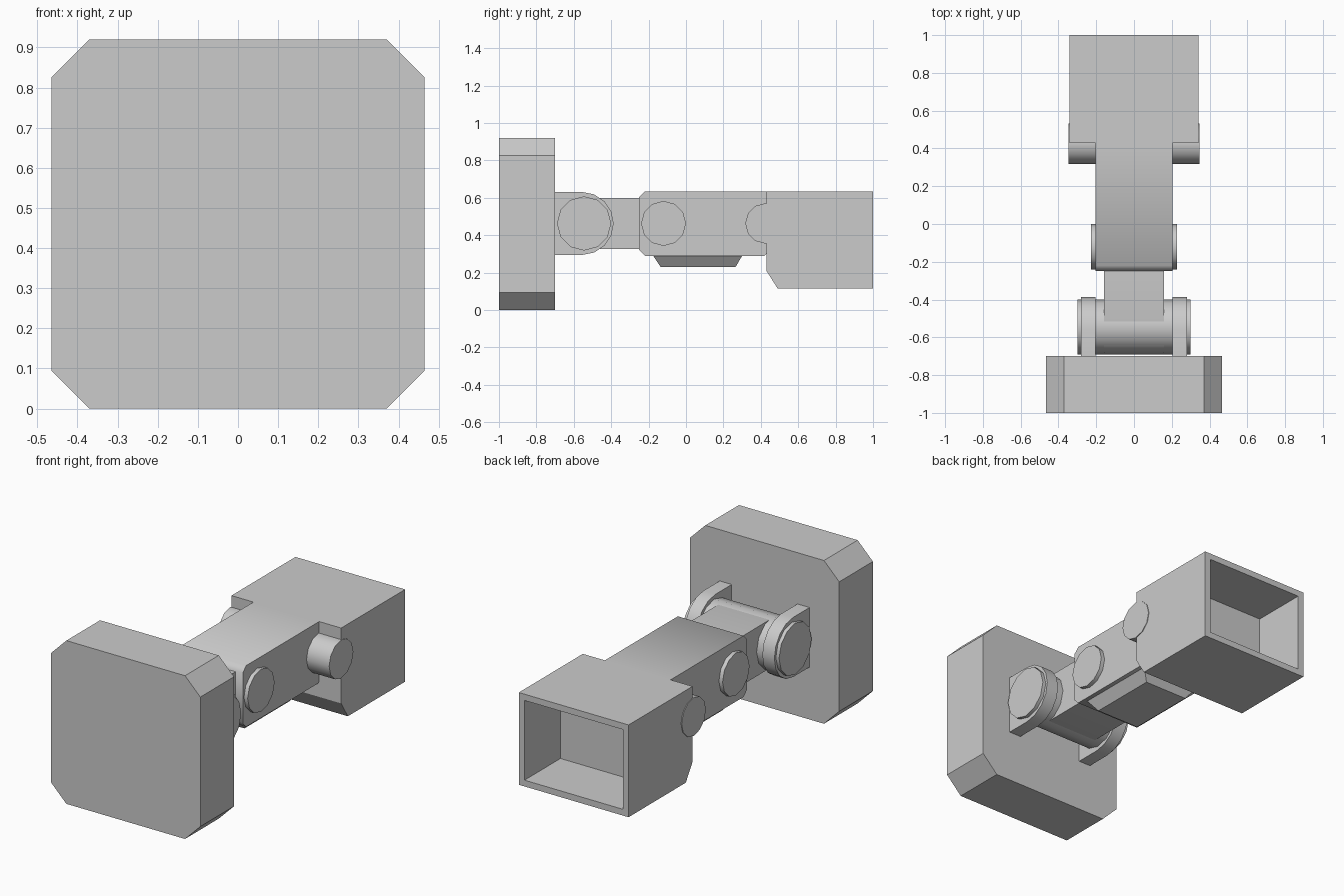
import bpy, bmesh, math

if "Cube" in bpy.data.objects:
    bpy.data.objects.remove(bpy.data.objects["Cube"])

grey = bpy.data.materials.new("light_grey")
grey.diffuse_color = (0.6, 0.6, 0.6, 1)
grey.use_nodes = True
grey.node_tree.nodes["Principled BSDF"].inputs["Base Color"].default_value = grey.diffuse_color
PIVOT_Z = 0.463


def finish(bm, name, angle=None):
    bmesh.ops.recalc_face_normals(bm, faces=bm.faces[:])
    mesh = bpy.data.meshes.new(name)
    bm.to_mesh(mesh)
    bm.free()
    obj = bpy.data.objects.new(name, mesh)
    bpy.context.collection.objects.link(obj)
    mesh.materials.append(grey)
    if angle:
        bpy.ops.object.select_all(action='DESELECT')
        obj.select_set(True)
        bpy.context.view_layer.objects.active = obj
        bpy.ops.object.shade_smooth_by_angle(angle=math.radians(angle))
    return obj


def loft(name, ring_a, ring_b, angle=None):
    """Closed solid between two matching rings of points."""
    bm = bmesh.new()
    a = [bm.verts.new(p) for p in ring_a]
    b = [bm.verts.new(p) for p in ring_b]
    n = len(a)
    bm.faces.new(a)
    bm.faces.new(b[::-1])
    for i in range(n):
        bm.faces.new((a[i], b[i], b[(i + 1) % n], a[(i + 1) % n]))
    return finish(bm, name, angle)


def side_profile(name, pts, x0, x1, angle=None):
    """Extrude a (y, z) outline across x."""
    return loft(name, [(x0, y, z) for y, z in pts], [(x1, y, z) for y, z in pts], angle)


def arc(cy, r, start, end, n):
    return [(cy + r * math.cos(math.radians(start + (end - start) * i / n)),
             PIVOT_Z + r * math.sin(math.radians(start + (end - start) * i / n)))
            for i in range(n + 1)]


def axle(name, y, r, half):
    return side_profile(name, arc(y, r, 0, 330, 11), -half, half, 50)


# Octagonal end plate
w, h, c = 0.465, 0.92, 0.095
plate = [(-w + c, 0), (w - c, 0), (w, c), (w, h - c),
         (w - c, h), (-w + c, h), (-w, h - c), (-w, c)]
loft("end_plate", [(x, -1, z) for x, z in plate], [(x, -0.7, z) for x, z in plate])

# Pair of rounded brackets on the plate
bracket = [(-0.70, PIVOT_Z - 0.168)] + arc(-0.555, 0.168, -90, 90, 8) + [(-0.70, PIVOT_Z + 0.168)]
for name, x0 in (("left_bracket", -0.28), ("right_bracket", 0.205)):
    side_profile(name, bracket, x0, x0 + 0.075, 40)

# Narrow link with a rounded front end
link = arc(-0.552, 0.137, 90, 270, 8) + [(-0.2, PIVOT_Z - 0.137), (-0.2, PIVOT_Z + 0.137)]
side_profile("link", link, -0.16, 0.16, 40)

# Main arm with chamfered front end
arm = [(-0.25, 0.32), (-0.22, 0.29), (0.42, 0.29), (0.43, 0.30),
       (0.43, 0.635), (-0.22, 0.635), (-0.25, 0.605)]
side_profile("arm", arm, -0.205, 0.205, 60)

# Tapered pad under the arm
loft("arm_pad",
     [(-0.18, -0.175, 0.29), (0.18, -0.175, 0.29), (0.18, 0.30, 0.29), (-0.18, 0.30, 0.29)],
     [(-0.135, -0.135, 0.23), (0.135, -0.135, 0.23), (0.135, 0.265, 0.23), (-0.135, 0.265, 0.23)])

# Pivot axles
axle("plate_axle", -0.545, 0.145, 0.30)
axle("middle_axle", -0.12, 0.12, 0.228)
axle("socket_axle", 0.425, 0.108, 0.346)

# Rear socket: outer block, rear face inset and pushed inward
block = [(0.43, 0.21), (0.49, 0.115), (1, 0.115), (1, 0.635), (0.43, 0.635)]
socket = side_profile("rear_socket", block, -0.342, 0.342)
bm = bmesh.new()
bm.from_mesh(socket.data)
rear = max(bm.faces, key=lambda f: f.calc_center_median().y)
bmesh.ops.inset_region(bm, faces=[rear], thickness=0.05)
rear = max((f for f in bm.faces if f.normal.y > 0.9),
           key=lambda f: -abs(f.calc_center_median().x) - abs(f.calc_center_median().z - 0.375))
new = bmesh.ops.extrude_face_region(bm, geom=[rear])
bmesh.ops.translate(bm, vec=(0, -0.32, 0),
                    verts=[v for v in new["geom"] if isinstance(v, bmesh.types.BMVert)])
if rear.is_valid:
    bmesh.ops.delete(bm, geom=[rear], context='FACES_ONLY')
bmesh.ops.recalc_face_normals(bm, faces=bm.faces[:])
bm.to_mesh(socket.data)
bm.free()
